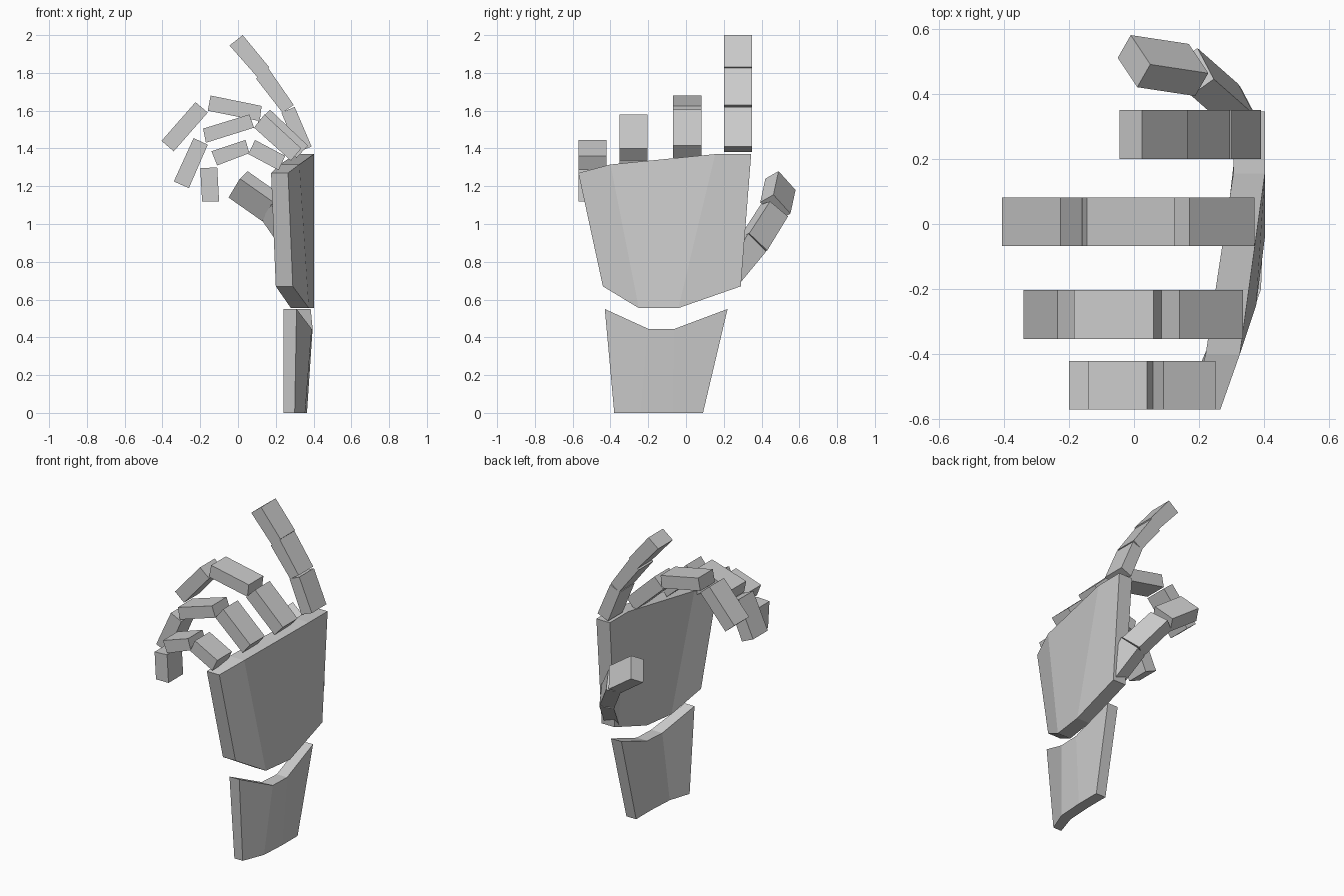
import bpy, bmesh
from mathutils import Vector


def loft(name, rings):
    """Skin four-sided rings and cap both ends."""
    bm = bmesh.new()
    vs = [[bm.verts.new(p) for p in r] for r in rings]
    n = len(vs[0])
    for a, b in zip(vs, vs[1:]):
        for i in range(n):
            j = (i + 1) % n
            bm.faces.new((a[i], a[j], b[j], b[i]))
    bm.faces.new(vs[0])
    bm.faces.new(vs[-1])
    bmesh.ops.recalc_face_normals(bm, faces=bm.faces)
    me = bpy.data.meshes.new(name)
    bm.to_mesh(me)
    bm.free()
    ob = bpy.data.objects.new(name, me)
    bpy.context.collection.objects.link(ob)
    return ob


def plate(name, top, bottom):
    """Bent plate; each column is (y, z, outer x, inner x) at top and bottom."""
    loft(name, [[(to, ty, tz), (ti, ty, tz), (bi, by, bz), (bo, by, bz)]
                for (ty, tz, to, ti), (by, bz, bo, bi) in zip(top, bottom)])


def block(name, face, offset):
    """Box made by sweeping one face along an offset."""
    face = [Vector(p) for p in face]
    loft(name, [face, [p + Vector(offset) for p in face]])


# Palm and wrist plates, curved toward the little finger
plate("palm",
      [(-.57, 1.27, .265, .175), (-.40, 1.315, .325, .22), (.155, 1.37, .402, .305), (.345, 1.37, .402, .305)],
      [(-.44, .67, .29, .20), (-.25, .555, .375, .28), (-.04, .555, .402, .31), (.29, .67, .402, .31)])
plate("wrist",
      [(-.43, .55, .31, .24), (-.20, .445, .39, .31), (-.06, .445, .395, .32), (.22, .55, .385, .31)],
      [(-.38, 0, .30, .24), (-.24, 0, .355, .285), (-.07, 0, .365, .295), (.09, 0, .365, .295)])

# Fingers: side profiles (x, z) of the three bones, and the near edge in y
fingers = {
    "index": (.20, [
        [(.39, 1.41), (.30, 1.62), (.23, 1.59), (.315, 1.38)],
        [(.295, 1.63), (.235, 1.59), (.095, 1.77), (.16, 1.825)],
        [(.165, 1.83), (.105, 1.775), (-.045, 1.945), (.025, 2.0)]]),
    "middle": (-.068, [
        [(.37, 1.415), (.17, 1.605), (.105, 1.54), (.31, 1.35)],
        [(.125, 1.625), (.115, 1.545), (-.16, 1.60), (-.145, 1.68)],
        [(-.225, 1.645), (-.16, 1.59), (-.34, 1.385), (-.405, 1.44)]]),
    "ring": (-.353, [
        [(.335, 1.40), (.14, 1.58), (.085, 1.51), (.28, 1.335)],
        [(.06, 1.58), (.085, 1.51), (-.17, 1.43), (-.185, 1.505)],
        [(-.235, 1.455), (-.16, 1.42), (-.26, 1.19), (-.34, 1.225)]]),
    "little": (-.57, [
        [(.25, 1.36), (.09, 1.445), (.055, 1.37), (.215, 1.285)],
        [(.04, 1.445), (.06, 1.375), (-.11, 1.31), (-.14, 1.385)],
        [(-.20, 1.295), (-.11, 1.30), (-.10, 1.12), (-.19, 1.12)]]),
}
for finger, (y, bones) in fingers.items():
    for bone, profile in zip(("base", "mid", "tip"), bones):
        block(f"{finger}_finger_{bone}", [(x, y, z) for x, z in profile], (0, .15, 0))

# Thumb bones, crossing in front of the palm
block("thumb_base", [(.39, .28, .68), (.40, .22, .77), (.375, .33, .95), (.325, .425, .855)],
      (-.08, -.035, -.01))
block("thumb_mid", [(.32, .43, .86), (.37, .335, .95), (.245, .445, 1.12), (.195, .54, 1.04)],
      (-.07, -.05, -.018))
block("thumb_tip", [(-.01, .58, 1.18), (-.05, .51, 1.14), (.01, .42, 1.24), (.05, .49, 1.28)],
      (.178, -.027, -.125))
